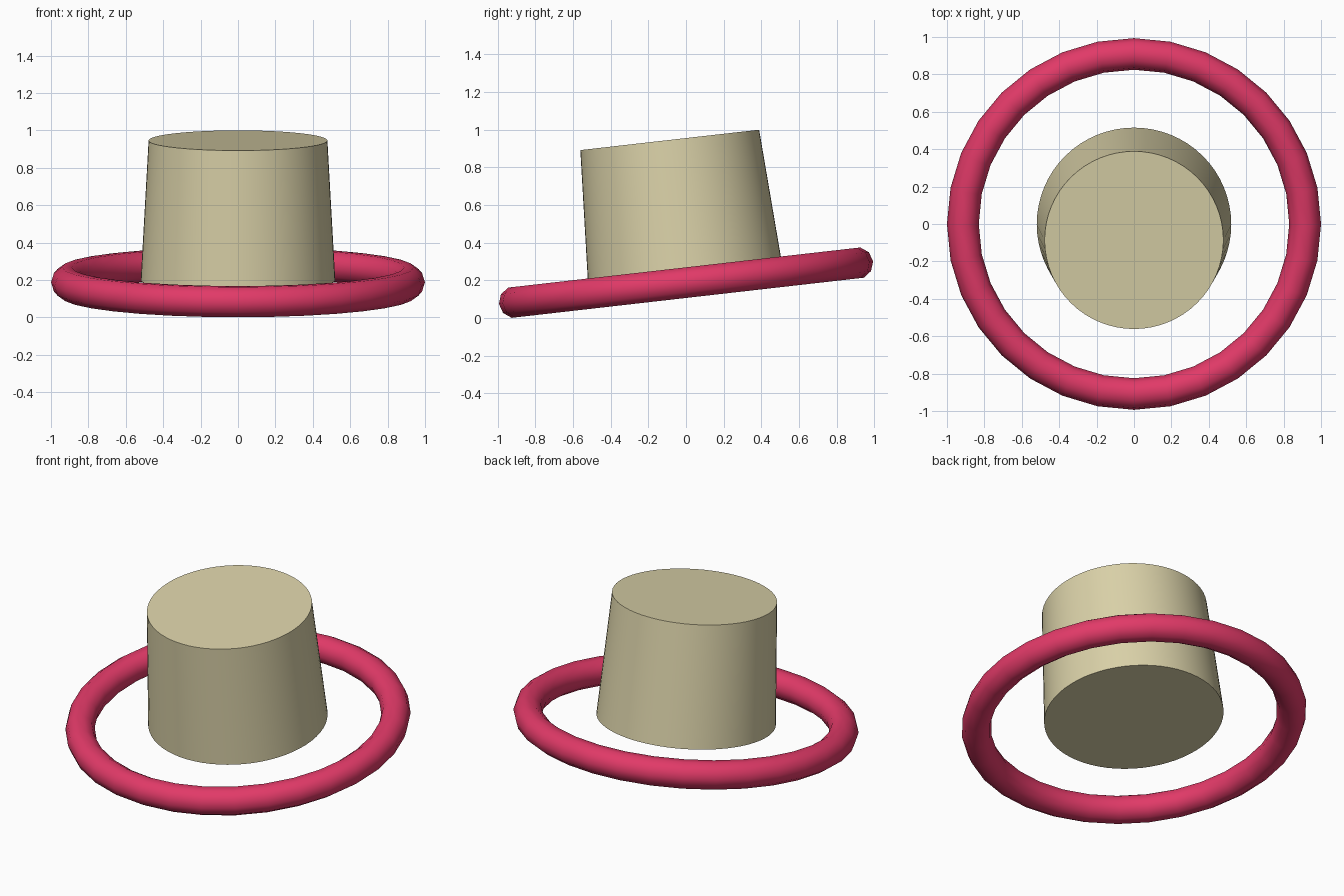
import bpy, math
from mathutils import Matrix

if "Cube" in bpy.data.objects:
    bpy.data.objects.remove(bpy.data.objects["Cube"])

TILT = math.radians(6.5)
CENTRE_Z = 0.188
# everything leans forward together about the ring centre
lean = Matrix.Translation((0, 0, CENTRE_Z)) @ Matrix.Rotation(TILT, 4, 'X')


def material(name, rgb):
    m = bpy.data.materials.new(name)
    m.diffuse_color = (*rgb, 1)
    m.use_nodes = True
    m.node_tree.nodes["Principled BSDF"].inputs["Base Color"].default_value = m.diffuse_color
    return m


def finish(name, mat, offset, angle):
    ob = bpy.context.object
    ob.name = name
    ob.data.name = name
    ob.data.materials.append(mat)
    ob.data.transform(lean @ Matrix.Translation((0, 0, offset)))
    bpy.ops.object.shade_smooth_by_angle(angle=math.radians(angle))
    return ob


tan = material("tan", (0.70, 0.638, 0.392))
pink = material("raspberry pink", (0.753, 0.042, 0.138))

# floating brim ring
bpy.ops.mesh.primitive_torus_add(major_segments=32, minor_segments=10,
                                 major_radius=0.915, minor_radius=0.085)
finish("brim_ring", pink, 0, 60)

# tapered crown with closed ends, its base just above the ring's mid plane
BASE, TOP = 0.012, 0.763
bpy.ops.mesh.primitive_cone_add(vertices=64, radius1=0.52, radius2=0.478,
                                depth=TOP - BASE)
finish("crown", tan, (BASE + TOP) / 2, 30)
